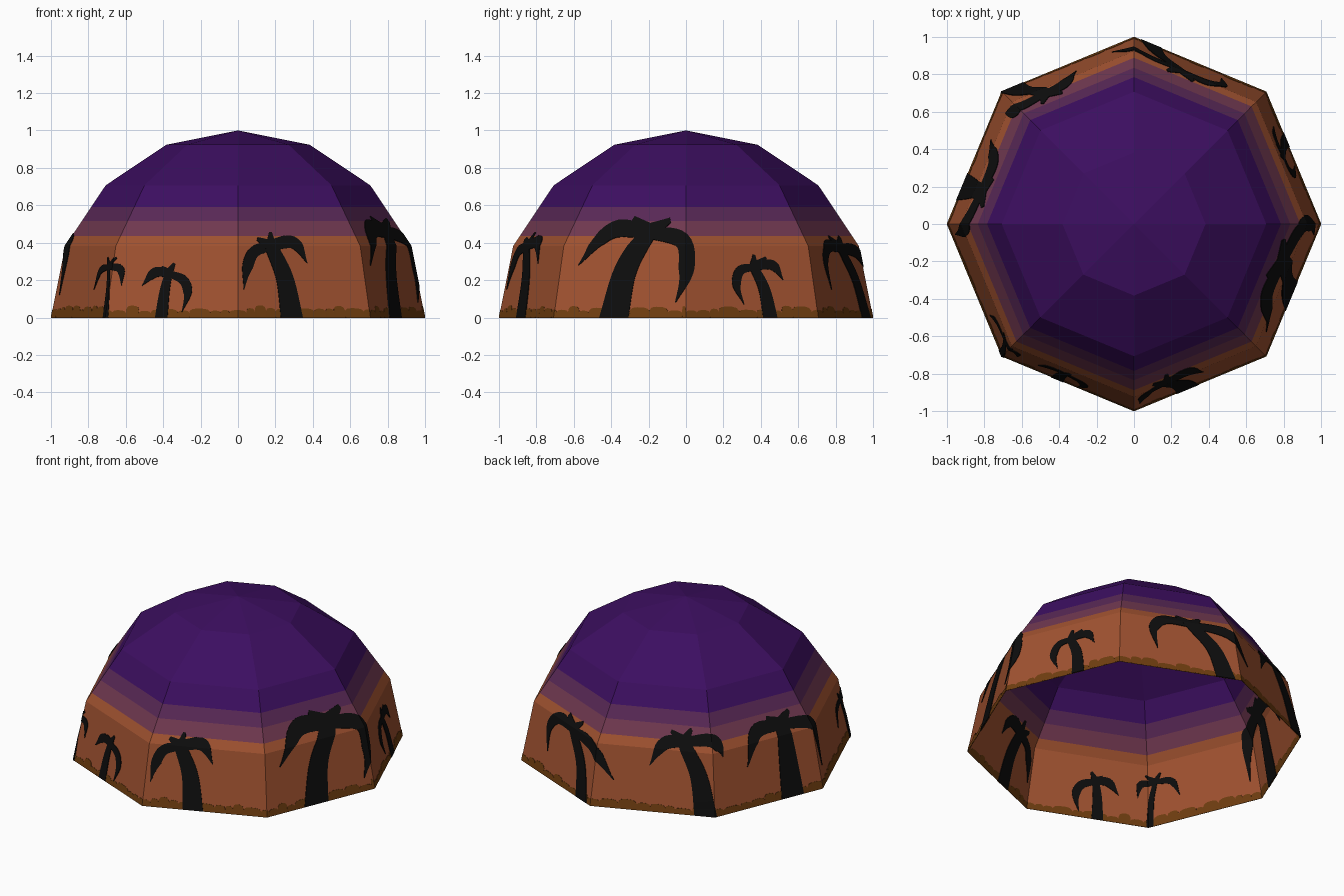
import bpy, bmesh, math, random
from mathutils import Vector

if "Cube" in bpy.data.objects:
    bpy.data.objects.remove(bpy.data.objects["Cube"])

random.seed(4)
SIDES = 8
WIDTH = 2 * math.sin(math.pi / SIDES)      # width of one wall panel at the base
RINGS = [(math.cos(i * math.pi / 8), math.sin(i * math.pi / 8)) for i in range(5)]


def material(name, rgb):
    lin = [((c / 255 + 0.055) / 1.055) ** 2.4 if c > 10 else c / 255 / 12.92 for c in rgb]
    m = bpy.data.materials.new(name)
    m.diffuse_color = (*lin, 1)
    m.use_nodes = True
    m.node_tree.nodes["Principled BSDF"].inputs["Base Color"].default_value = m.diffuse_color
    return m


ORANGE = material("sunset orange", (160, 82, 48))
MAUVE = material("dusk mauve", (112, 56, 80))
PLUM = material("dusk plum", (88, 40, 86))
PURPLE = material("night purple", (60, 14, 96))
BROWN = material("ground brown", (112, 62, 16))
BLACK = material("silhouette black", (13, 13, 13))


def add_object(name, bm, mats, thickness=0):
    me = bpy.data.meshes.new(name)
    bm.to_mesh(me)
    bm.free()
    ob = bpy.data.objects.new(name, me)
    bpy.context.collection.objects.link(ob)
    for m in mats:
        me.materials.append(m)
    if thickness:
        mod = ob.modifiers.new("thin plate", 'SOLIDIFY')
        mod.thickness = thickness
        mod.offset = 0
    return ob


def cut(bm, co, no, clear=False):
    bmesh.ops.bisect_plane(bm, geom=bm.verts[:] + bm.edges[:] + bm.faces[:],
                           plane_co=co, plane_no=no, clear_inner=clear)


def on_dome(w, z):
    """Wrap an unrolled wall point (distance along base, height) onto the dome."""
    for (r0, z0), (r1, z1) in zip(RINGS, RINGS[1:]):
        if z <= z1 + 1e-6:
            r = r0 + (r1 - r0) * (z - z0) / (z1 - z0)
            break
    u = w / WIDTH
    k = math.floor(u + 1e-5)
    a, b = (Vector((math.cos(j * math.pi / 4), math.sin(j * math.pi / 4), 0)) for j in (k, k + 1))
    p = a.lerp(b, u - k) * r
    p.z = z
    return p


def wrap(bm):
    """Split flat artwork along the dome creases, then bend it onto the wall."""
    cut(bm, (0, 0, 0), (0, 1, 0), clear=True)
    cut(bm, (0, RINGS[1][1], 0), (0, 1, 0))
    for k in range(SIDES + 2):
        cut(bm, (k * WIDTH, 0, 0), (1, 0, 0))
    for v in bm.verts:
        v.co = on_dome(v.co.x, v.co.y)


def spline(pts, steps=7):
    pts = [2 * pts[0] - pts[1]] + pts + [2 * pts[-1] - pts[-2]]
    out = []
    for p0, p1, p2, p3 in zip(pts, pts[1:], pts[2:], pts[3:]):
        for i in range(steps):
            t = i / steps
            out.append(0.5 * (2 * p1 + (p2 - p0) * t + (2 * p0 - 5 * p1 + 4 * p2 - p3) * t * t
                              + (3 * p1 - p0 - 3 * p2 + p3) * t ** 3))
    return out + [pts[-2]]


def ribbon(bm, pts, width):
    """Flat tapered stroke; width is a function of 0..1 along the stroke."""
    path = spline([Vector((u * WIDTH, z, 0)) for u, z in pts])
    n = len(path) - 1
    rows = []
    for i, p in enumerate(path):
        d = (path[min(i + 1, n)] - path[max(i - 1, 0)]).normalized()
        side = Vector((-d.y, d.x, 0)) * width(i / n) / 2
        rows.append((bm.verts.new(p + side), bm.verts.new(p - side)))
    for (a, b), (c, d) in zip(rows, rows[1:]):
        bm.faces.new((a, b, d, c))


def palm(name, base, trunk, crown, left, right, spikes, leaf):
    bm = bmesh.new()
    cu, cz = crown
    # trunk leans from its base and narrows to the crown
    mid = (base + (cu - base) * 0.3, cz * 0.55)
    ribbon(bm, [(base, -0.03), mid, crown], lambda t: trunk * (1 - 0.4 * t))
    # drooping leaves
    for pts in (left, right):
        ribbon(bm, [crown] + pts,
               lambda t: leaf * (0.8 + 0.5 * math.sin(t * math.pi)) * min(1, (1 - t) * 2.5 + 0.08))
    # short leaves standing up from the crown
    for tip in spikes:
        ribbon(bm, [crown, tip], lambda t: leaf * (1.3 - 0.95 * t))
    wrap(bm)
    add_object(name, bm, [BLACK], 0.008)


# Dome shell: open half sphere, coloured in height bands
bm = bmesh.new()
bmesh.ops.create_uvsphere(bm, u_segments=SIDES, v_segments=8, radius=1)
cut(bm, (0, 0, 0), (0, 0, 1), clear=True)
bmesh.ops.delete(bm, geom=[f for f in bm.faces if f.calc_center_median().z < 1e-4], context='FACES')
BANDS = (0.435, 0.515, 0.59)
for z in BANDS:
    cut(bm, (0, 0, z), (0, 0, 1))
for f in bm.faces:
    f.material_index = sum(f.calc_center_median().z > z for z in BANDS)
    f.smooth = False
add_object("dome_shell", bm, [ORANGE, MAUVE, PLUM, PURPLE])

# Ground scrub: uneven row of low rounded clumps around the base
bm = bmesh.new()
u = 0.0
while u < SIDES - 0.02:
    w = min(random.uniform(0.06, 0.16), SIDES - u)
    h = random.uniform(0.035, 0.065)
    top = [(u + w * t, h * k) for t, k in ((0, .7), (.12, .93), (.35, 1), (.7, .97), (.9, .85), (1, .6))]
    for (u0, h0), (u1, h1) in zip(top, top[1:]):
        bm.faces.new([bm.verts.new((a * WIDTH, b, 0)) for a, b in ((u0, 0), (u1, 0), (u1, h1), (u0, h0))])
    u += w
bmesh.ops.remove_doubles(bm, verts=bm.verts[:], dist=1e-5)
wrap(bm)
add_object("ground_scrub", bm, [BROWN], 0.004)

# Palm silhouettes: positions are (panel number + fraction, height)
palm("palm_right_back", 0.64, 0.085, (0.54, 0.27), [(0.43, 0.25), (0.395, 0.17), (0.445, 0.07)],
     [(0.69, 0.28), (0.765, 0.2)], [(0.55, 0.335), (0.645, 0.32)], 0.042)
palm("palm_back_right", 1.88, 0.12, (1.62, 0.37), [(1.4, 0.38), (1.29, 0.3), (1.32, 0.15)],
     [(1.95, 0.34), (2.17, 0.17)], [(1.5, 0.43), (1.72, 0.43)], 0.055)
palm("palm_back_left", 2.93, 0.14, (2.75, 0.43), [(2.57, 0.41), (2.46, 0.28)],
     [(2.98, 0.45), (3.07, 0.41), (3.1, 0.35)], [(2.63, 0.48), (2.82, 0.5)], 0.055)
palm("palm_left_back", 3.72, 0.16, (3.72, 0.44), [(3.45, 0.43), (3.33, 0.25)],
     [(4.0, 0.41), (4.06, 0.32), (4.08, 0.12)], [(3.6, 0.49), (3.85, 0.5)], 0.06)
palm("palm_left_corner", 4.99, 0.05, (4.93, 0.27), [(4.78, 0.25), (4.71, 0.15)],
     [(5.06, 0.26), (5.09, 0.17)], [(4.88, 0.32), (5.02, 0.32)], 0.032)
palm("palm_front_left", 5.42, 0.075, (5.45, 0.235), [(5.34, 0.24), (5.25, 0.17)],
     [(5.57, 0.2), (5.61, 0.13), (5.575, 0.03)], [(5.39, 0.27), (5.49, 0.29)], 0.042)
palm("palm_front_right", 6.41, 0.13, (6.27, 0.38), [(6.13, 0.35), (6.07, 0.26), (6.045, 0.15)],
     [(6.46, 0.4), (6.555, 0.29)], [(6.16, 0.42), (6.28, 0.455), (6.4, 0.43)], 0.052)
palm("palm_right_front", 7.45, 0.17, (7.68, 0.455), [(7.36, 0.465), (7.14, 0.28)],
     [(7.97, 0.41), (8.0, 0.24), (7.92, 0.08)], [(7.52, 0.53), (7.86, 0.52)], 0.075)
